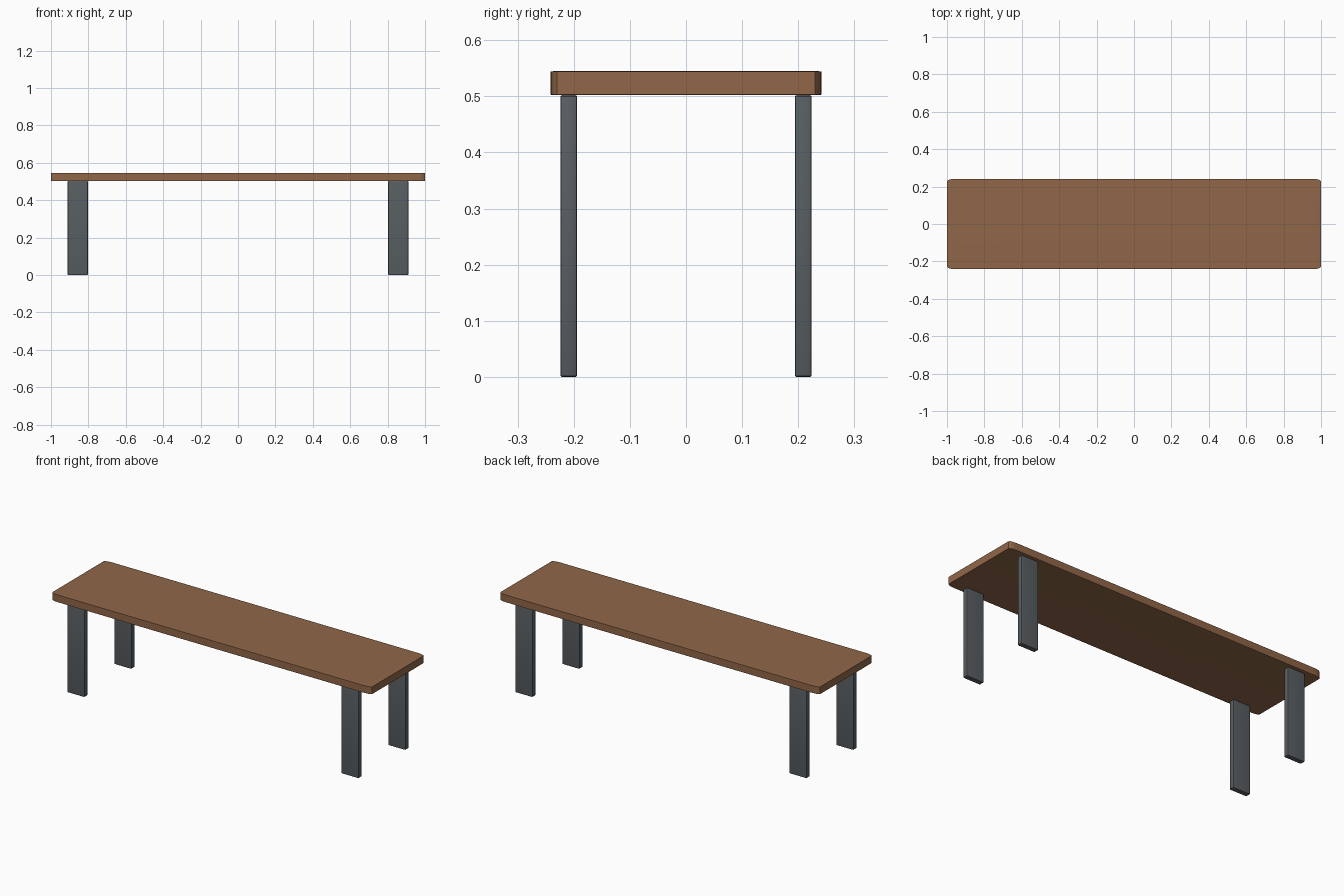
import bpy
import bmesh
from math import radians
from mathutils import Vector

if "Cube" in bpy.data.objects:
    bpy.data.objects.remove(bpy.data.objects["Cube"], do_unlink=True)


def make_material(name, rgb):
    mat = bpy.data.materials.new(name)
    mat.use_nodes = True
    mat.diffuse_color = (*rgb, 1)
    mat.node_tree.nodes["Principled BSDF"].inputs["Base Color"].default_value = (*rgb, 1)
    return mat


def rounded_box(name, center, size, radii, mat):
    """Box with elliptical edge rounding: radii give the bevel along x, y and z."""
    bm = bmesh.new()
    bmesh.ops.create_cube(bm, size=1)
    bmesh.ops.scale(bm, vec=[s / r for s, r in zip(size, radii)], verts=bm.verts)
    bmesh.ops.bevel(bm, geom=bm.edges[:], offset=1, offset_type='OFFSET',
                    segments=3, profile=0.5, affect='EDGES')
    bmesh.ops.scale(bm, vec=radii, verts=bm.verts)
    bmesh.ops.translate(bm, vec=Vector(center), verts=bm.verts)
    mesh = bpy.data.meshes.new(name)
    bm.to_mesh(mesh)
    bm.free()
    mesh.materials.append(mat)
    obj = bpy.data.objects.new(name, mesh)
    bpy.context.collection.objects.link(obj)
    bpy.ops.object.select_all(action='DESELECT')
    obj.select_set(True)
    bpy.context.view_layer.objects.active = obj
    bpy.ops.object.shade_smooth_by_angle(angle=radians(30))
    return obj


wood = make_material("brown wood", (0.28, 0.135, 0.065))
metal = make_material("dark grey metal", (0.098, 0.112, 0.122))

# Seat plank
rounded_box("seat", (0, 0, 0.5235), (2, 0.483, 0.043), (0.05, 0.012, 0.001), wood)

# Four flat legs, one near each corner
for side, sx in (("left", 1), ("right", -1)):
    for end, sy in (("front", -1), ("back", 1)):
        rounded_box(f"{end}_{side}_leg", (sx * 0.857, sy * 0.209, 0.251),
                    (0.108, 0.03, 0.502), (0.006, 0.003, 0.004), metal)
